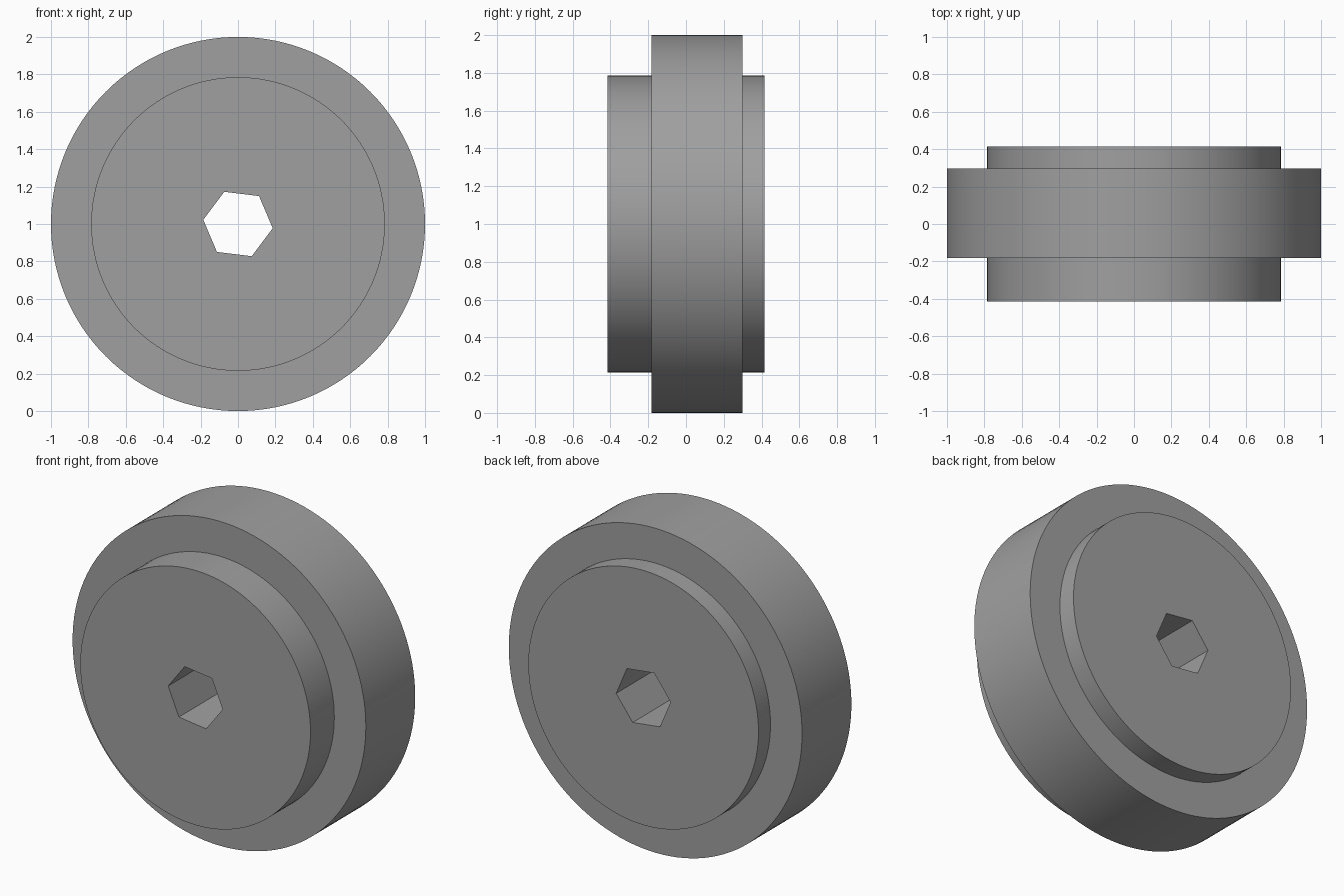
import bpy
import math

if "Cube" in bpy.data.objects:
    bpy.data.objects.remove(bpy.data.objects["Cube"])

SEGMENTS = 128
grey = bpy.data.materials.new("mid_grey")
grey.diffuse_color = (0.35, 0.35, 0.35, 1)
grey.use_nodes = True
grey.node_tree.nodes["Principled BSDF"].inputs["Base Color"].default_value = grey.diffuse_color

# Stepped wheel: (radius, y) profile revolved around the y axis
profile = [(0.785, -0.415), (0.785, -0.183), (1.0, -0.183),
           (1.0, 0.298), (0.785, 0.298), (0.785, 0.415)]


def turned_solid(name, profile, sides, start_angle=0.0):
    """Closed solid turned around the y axis, centred at z = 1."""
    verts, faces = [], []
    for radius, y in profile:
        for i in range(sides):
            a = start_angle + math.tau * i / sides
            verts.append((radius * math.cos(a), y, 1 + radius * math.sin(a)))
    for r in range(len(profile) - 1):
        for i in range(sides):
            j = (i + 1) % sides
            faces.append((r * sides + i, (r + 1) * sides + i,
                          (r + 1) * sides + j, r * sides + j))
    last = (len(profile) - 1) * sides
    faces.append(tuple(range(sides)))
    faces.append(tuple(last + i for i in reversed(range(sides))))
    mesh = bpy.data.meshes.new(name)
    mesh.from_pydata(verts, [], faces)
    mesh.materials.append(grey)
    obj = bpy.data.objects.new(name, mesh)
    bpy.context.collection.objects.link(obj)
    return obj


wheel = turned_solid("stepped_wheel", profile, SEGMENTS)

# Hexagonal through hole, slightly rotated
cutter = turned_solid("hex_bore_cutter", [(0.187, -0.6), (0.187, 0.6)], 6,
                      math.radians(-7))
cutter.hide_render = True
cutter.hide_set(True)

bore = wheel.modifiers.new("hex_bore", 'BOOLEAN')
bore.operation = 'DIFFERENCE'
bore.solver = 'EXACT'
bore.object = cutter

# Apply the bore and remove the cutter
bpy.context.view_layer.objects.active = wheel
wheel.select_set(True)
bpy.ops.object.modifier_apply(modifier=bore.name)
bpy.data.objects.remove(cutter)

# Smooth rims with sharp steps
bpy.ops.object.shade_smooth_by_angle(angle=math.radians(30))
